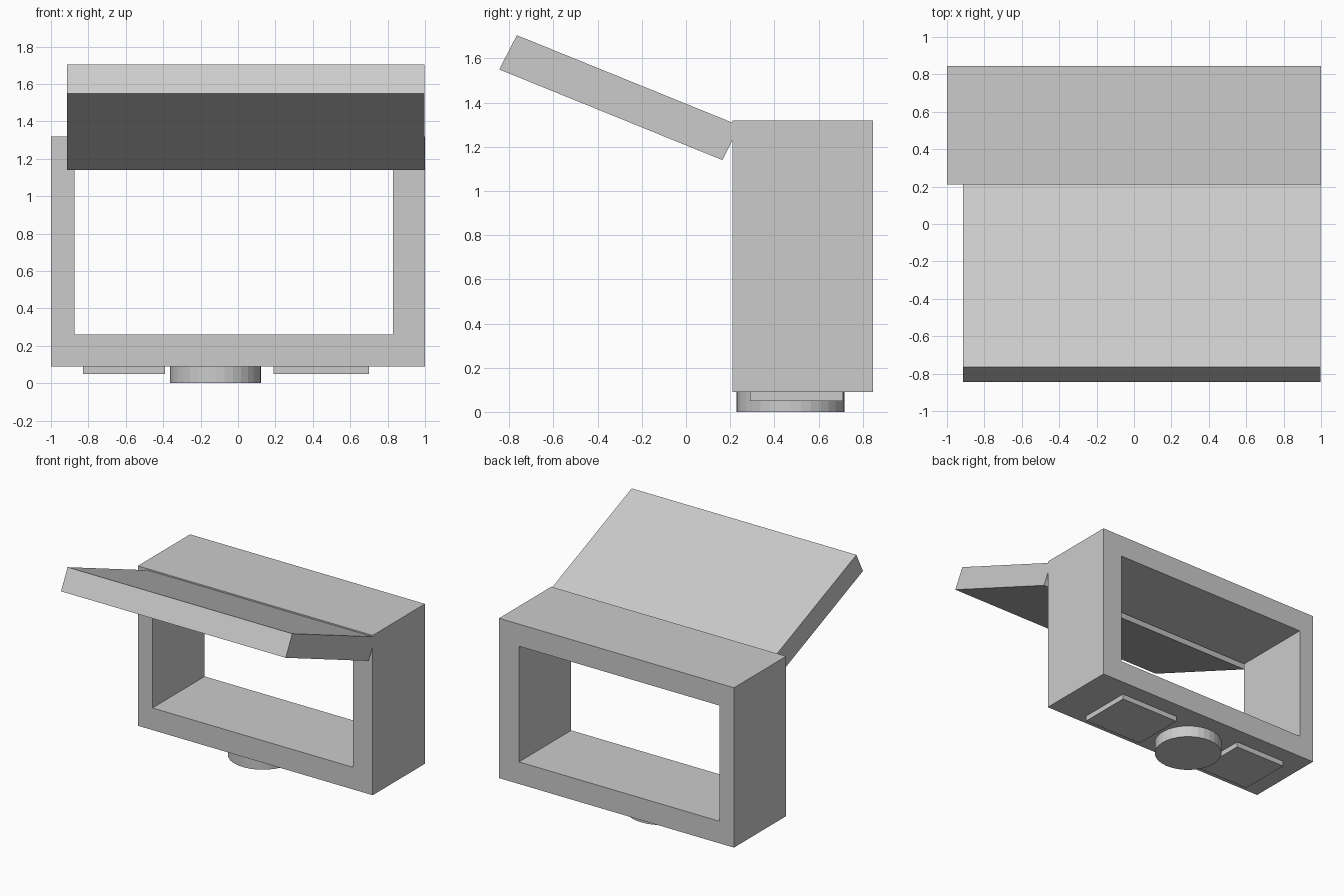
import bpy, bmesh
from mathutils import Matrix, Vector

if "Cube" in bpy.data.objects:
    bpy.data.objects.remove(bpy.data.objects["Cube"])


def finish(name, bm):
    bmesh.ops.recalc_face_normals(bm, faces=bm.faces)
    mesh = bpy.data.meshes.new(name)
    bm.to_mesh(mesh)
    bm.free()
    obj = bpy.data.objects.new(name, mesh)
    bpy.context.collection.objects.link(obj)
    return obj


def box(name, x, y, z):
    bm = bmesh.new()
    bmesh.ops.create_cube(bm, size=1)
    spans = (x, y, z)
    bmesh.ops.scale(bm, vec=[b - a for a, b in spans], verts=bm.verts)
    bmesh.ops.translate(bm, vec=[(a + b) / 2 for a, b in spans], verts=bm.verts)
    return finish(name, bm)


def rect(x0, x1, z0, z1):
    return [(x0, z0), (x1, z0), (x1, z1), (x0, z1)]


# Open rectangular housing: two loops per end, bridged into a frame
bm = bmesh.new()
rings = [[bm.verts.new((x, y, z)) for x, z in loop]
         for loop, y in ((rect(-1, 1, 0.09, 1.32), 0.21),
                         (rect(-1, 1, 0.09, 1.32), 0.845),
                         (rect(-0.875, 0.83, 0.26, 1.15), 0.845),
                         (rect(-0.875, 0.83, 0.26, 1.15), 0.21))]
for a, b in zip(rings, rings[1:] + rings[:1]):
    for i in range(4):
        j = (i + 1) % 4
        bm.faces.new((a[i], a[j], b[j], b[i]))
finish("housing", bm)

# Slanted flap: side profile extruded along x
profile = [(-0.845, 1.55), (0.165, 1.14), (0.243, 1.296), (-0.765, 1.705)]
bm = bmesh.new()
side = bm.faces.new([bm.verts.new((-0.915, y, z)) for y, z in profile])
ext = bmesh.ops.extrude_face_region(bm, geom=[side], use_keep_orig=True)
bmesh.ops.translate(bm, vec=(1.913, 0, 0),
                    verts=[v for v in ext["geom"] if isinstance(v, bmesh.types.BMVert)])
finish("flap", bm)

# Plain underside pads
box("left_pad", (-0.83, -0.39), (0.29, 0.71), (0.05, 0.09))
box("right_pad", (0.19, 0.70), (0.29, 0.71), (0.05, 0.09))

# Round central foot
bm = bmesh.new()
bmesh.ops.create_cone(bm, cap_ends=True, segments=32, radius1=0.244, radius2=0.244,
                      depth=0.09, matrix=Matrix.Translation(Vector((-0.12, 0.473, 0.045))))
finish("round_foot", bm)
